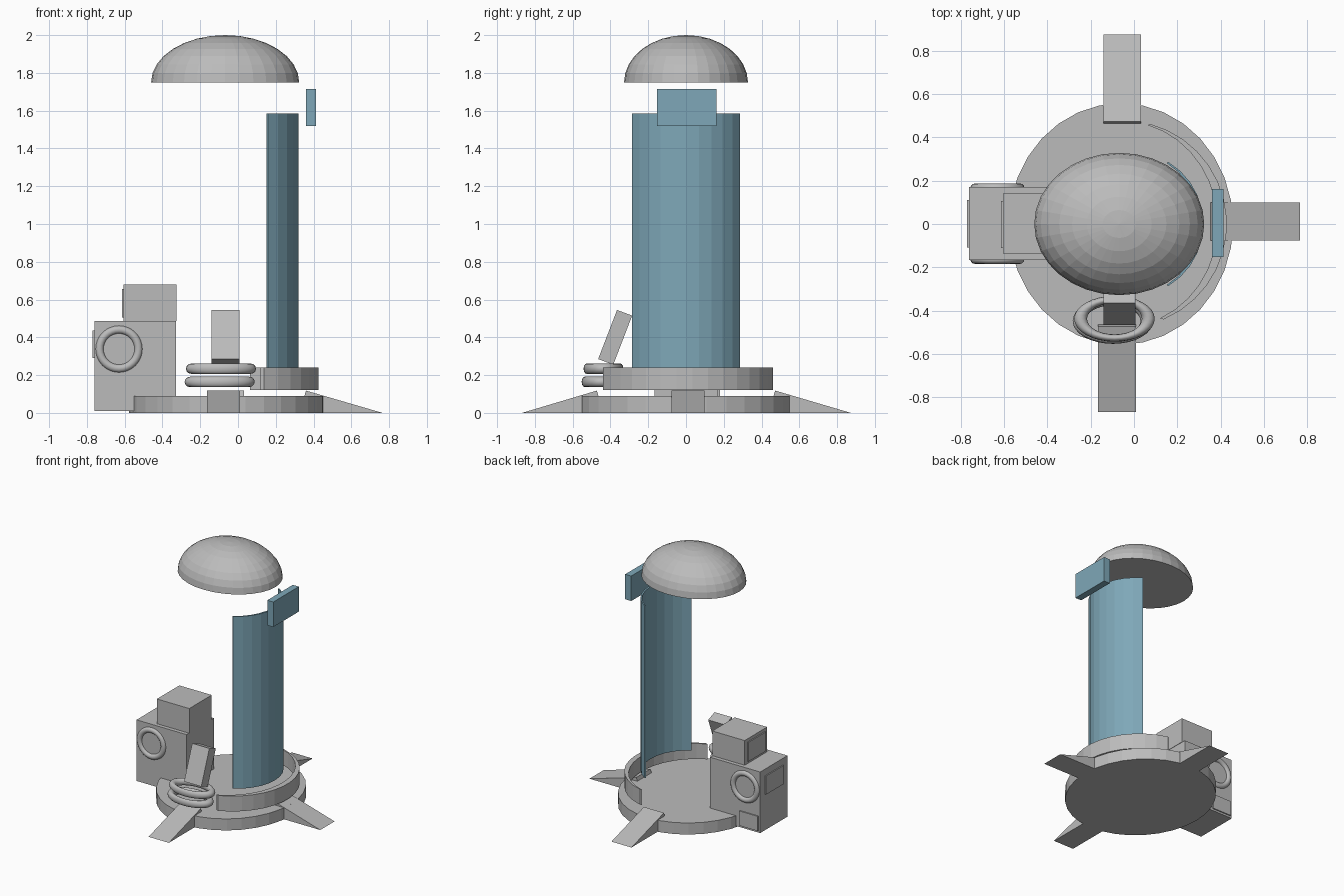
import bpy, bmesh
from math import sin, cos, radians
from mathutils import Matrix, Vector

old = bpy.data.objects.get("Cube")
if old:
    bpy.data.objects.remove(old, do_unlink=True)


def material(name, rgb):
    m = bpy.data.materials.new(name)
    m.use_nodes = True
    m.diffuse_color = (*rgb, 1)
    m.node_tree.nodes["Principled BSDF"].inputs["Base Color"].default_value = (*rgb, 1)
    return m


GREY = material("light grey", (0.5, 0.5, 0.5))
BLUE = material("steel blue", (0.21, 0.39, 0.48))


def finish(name, bm, mat):
    bmesh.ops.recalc_face_normals(bm, faces=bm.faces)
    me = bpy.data.meshes.new(name)
    bm.to_mesh(me)
    bm.free()
    me.materials.append(mat)
    ob = bpy.data.objects.new(name, me)
    bpy.context.collection.objects.link(ob)
    return ob


def box(name, x, y, z, mat=GREY):
    """Box from (low, high) ranges on each axis."""
    bm = bmesh.new()
    bmesh.ops.create_cube(bm, size=1)
    for v in bm.verts:
        v.co = [r[0] + (c + 0.5) * (r[1] - r[0]) for c, r in zip(v.co, (x, y, z))]
    return finish(name, bm, mat)


def prism(name, points, vec, mat=GREY):
    """Extrude a closed outline of 3D points along a vector."""
    bm = bmesh.new()
    face = bm.faces.new([bm.verts.new(p) for p in points])
    out = bmesh.ops.extrude_face_region(bm, geom=[face], use_keep_orig=True)
    moved = [g for g in out["geom"] if isinstance(g, bmesh.types.BMVert)]
    bmesh.ops.translate(bm, verts=moved, vec=vec)
    return finish(name, bm, mat)


def crescent(name, cx, r, inner_x, a0, a1, steps, z0, z1, mat):
    """Curved wall, thickest at the middle, tapering to its ends."""
    angles = [radians(a0 + (a1 - a0) * i / steps) for i in range(steps + 1)]
    outer = [(cx + r * cos(a), r * sin(a), z0) for a in angles]
    inner = [(cx + inner_x * cos(a), (r - 0.006) * sin(a), z0) for a in reversed(angles)]
    return prism(name, outer + inner, (0, 0, z1 - z0), mat)


def torus(name, loc, major, minor, rot=(0, 0, 0), scale=(1, 1, 1)):
    bpy.ops.mesh.primitive_torus_add(location=loc, rotation=rot, major_radius=major,
                                     minor_radius=minor, major_segments=32, minor_segments=12)
    ob = bpy.context.object
    ob.name = name
    ob.scale = scale
    ob.data.materials.append(GREY)
    bpy.ops.object.shade_smooth_by_angle(angle=radians(40))


# Oval base plate
bm = bmesh.new()
bmesh.ops.create_cone(bm, cap_ends=True, segments=32, radius1=1, radius2=1, depth=0.09)
bmesh.ops.transform(bm, verts=bm.verts, matrix=Matrix.Translation((-0.06, 0, 0.045))
                    @ Matrix.Diagonal((0.517, 0.557, 1, 1)))
finish("base_plate", bm, GREY)

# Domed roof, closed underneath
bm = bmesh.new()
bmesh.ops.create_uvsphere(bm, u_segments=32, v_segments=16, radius=1)
bmesh.ops.bisect_plane(bm, geom=bm.verts[:] + bm.edges[:] + bm.faces[:], dist=0.001,
                       plane_co=(0, 0, 0), plane_no=(0, 0, 1), clear_inner=True)
bmesh.ops.holes_fill(bm, edges=[e for e in bm.edges if e.is_boundary])
bmesh.ops.transform(bm, verts=bm.verts, matrix=Matrix.Translation((-0.068, 0, 1.75))
                    @ Matrix.Diagonal((0.392, 0.328, 0.25, 1)))
finish("roof_dome", bm, GREY)

# Curved wall, sign and low collar
crescent("curved_wall", -0.014, 0.334, 0.320, -59, 59, 10, 0.24, 1.585, BLUE)
box("sign_plate", (0.36, 0.412), (-0.153, 0.162), (1.52, 1.715), BLUE)
crescent("collar_ring", -0.05, 0.478, 0.435, -67, 75, 14, 0.12, 0.24, GREY)

# Wedge feet: name, outward direction, tip, peak, low side, high side
feet = [("left_foot", Vector((1, 0, 0)), 0.765, 0.36, -0.077, 0.099),
        ("back_foot", Vector((0, 1, 0)), 0.873, 0.472, -0.14, 0.033),
        ("front_foot", Vector((0, -1, 0)), 0.868, 0.472, -0.165, 0.01)]
for name, out, tip, peak, lo, hi in feet:
    side = Vector((abs(out.y), abs(out.x), 0))
    outline = [(tip, 0), (peak, 0.118), (peak - 0.035, 0)]
    prism(name, [out * d + side * lo + Vector((0, 0, z)) for d, z in outline], side * (hi - lo))

# Side cabinet with its upper box and cover plates
box("cabinet", (-0.76, -0.328), (-0.167, 0.17), (0.01, 0.487))
box("cabinet_top", (-0.605, -0.325), (-0.137, 0.14), (0.487, 0.68))
box("upper_cover", (-0.614, -0.605), (-0.11, 0.107), (0.505, 0.655))
box("lower_cover", (-0.769, -0.76), (-0.108, 0.11), (0.29, 0.435))
box("back_hatch", (-0.745, -0.585), (0.17, 0.179), (0.025, 0.14))
for name, y in (("front_cabinet_ring", -0.162), ("back_cabinet_ring", 0.165)):
    torus(name, (-0.63, y, 0.338), 0.103, 0.022, rot=(radians(90), 0, 0))

# Stacked oval rings with a leaning lever
torus("upper_oval_ring", (-0.09, -0.437, 0.234), 0.153, 0.029, scale=(1.02, 0.58, 0.95))
torus("lower_oval_ring", (-0.097, -0.447, 0.164), 0.153, 0.029, scale=(1.02, 0.58, 0.95))
lever = [(-0.465, 0.285), (-0.365, 0.545), (-0.285, 0.515), (-0.385, 0.255)]
prism("lever", [(-0.14, y, z) for y, z in lever], (0.148, 0, 0))
